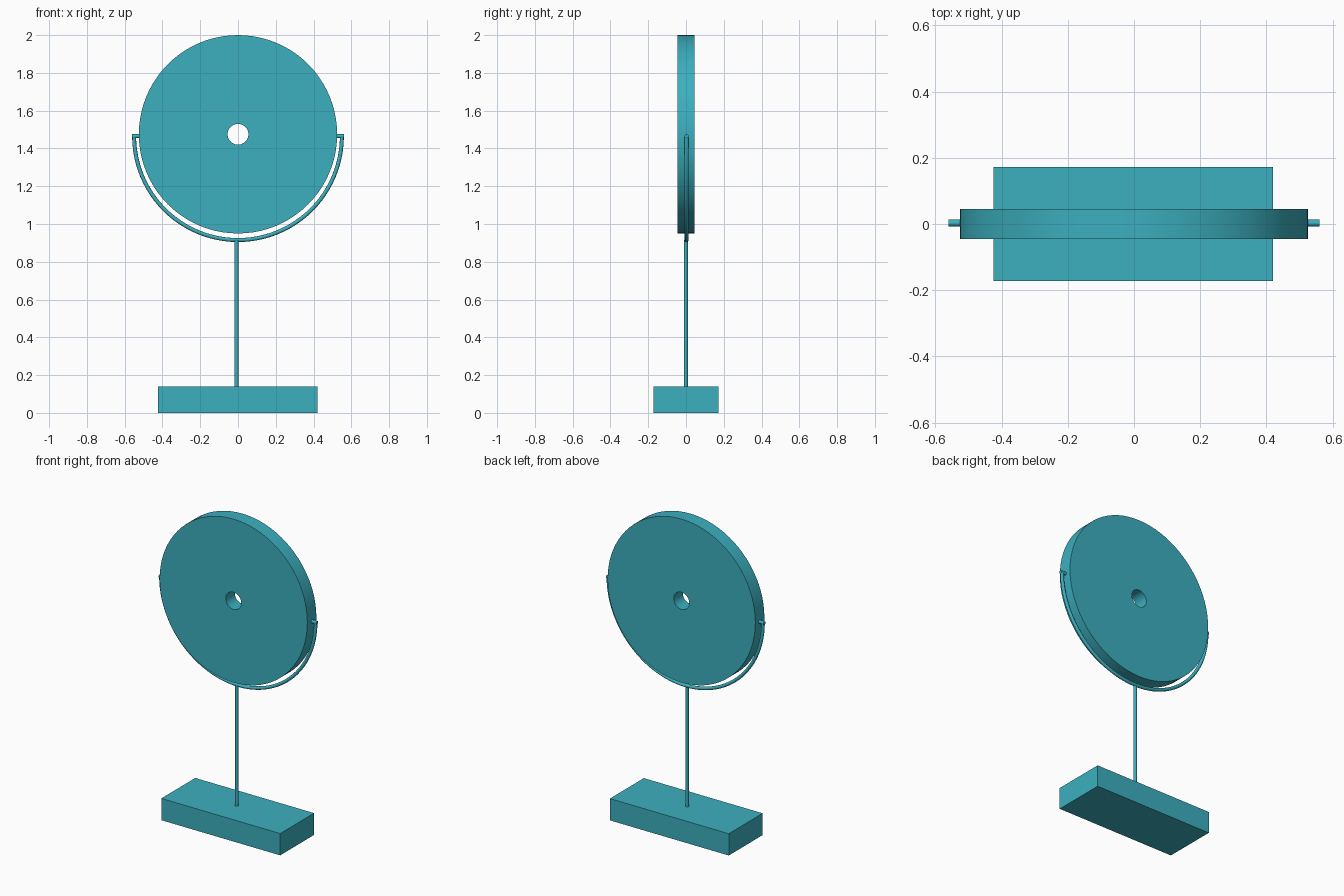
import bpy
import bmesh
import math
from mathutils import Vector, Matrix

cube = bpy.data.objects.get("Cube")
if cube:
    bpy.data.objects.remove(cube, do_unlink=True)

# Single colour for the whole model
TEAL = (0.045, 0.43, 0.52, 1.0)
teal = bpy.data.materials.new("teal")
teal.use_nodes = True
teal.diffuse_color = TEAL
teal.node_tree.nodes["Principled BSDF"].inputs["Base Color"].default_value = TEAL

DISC_Z, DISC_R, HOLE_R, HALF_DEPTH = 1.475, 0.525, 0.055, 0.046
YOKE_Z, YOKE_R, ROD_R = 1.465, 0.55, 0.0105
BASE_TOP = 0.14


def finish(bm, name, smooth=True):
    bmesh.ops.remove_doubles(bm, verts=bm.verts, dist=0.00001)
    bmesh.ops.recalc_face_normals(bm, faces=bm.faces)
    mesh = bpy.data.meshes.new(name)
    bm.to_mesh(mesh)
    bm.free()
    mesh.materials.append(teal)
    obj = bpy.data.objects.new(name, mesh)
    bpy.context.collection.objects.link(obj)
    if smooth:
        bpy.ops.object.select_all(action="DESELECT")
        obj.select_set(True)
        bpy.context.view_layer.objects.active = obj
        bpy.ops.object.shade_smooth_by_angle(angle=math.radians(35))
    return obj


def swept(name, profile, centre, angle, steps):
    """Sweep a closed profile around a front-to-back axis."""
    bm = bmesh.new()
    verts = [bm.verts.new(p) for p in profile]
    edges = [bm.edges.new((v, verts[i - 1])) for i, v in enumerate(verts)]
    bmesh.ops.spin(bm, geom=verts + edges, cent=centre, axis=(0, 1, 0),
                   angle=angle, steps=steps)
    return finish(bm, name)


def rod(name, start, end, radius):
    start, end = Vector(start), Vector(end)
    turn = (end - start).to_track_quat("Z", "Y").to_matrix().to_4x4()
    bm = bmesh.new()
    bmesh.ops.create_cone(bm, cap_ends=True, segments=16, radius1=radius,
                          radius2=radius, depth=(end - start).length,
                          matrix=Matrix.Translation((start + end) / 2) @ turn)
    return finish(bm, name)


# Rectangular base block
bm = bmesh.new()
bmesh.ops.create_cube(bm, size=1, matrix=Matrix.Translation((-0.002, 0, BASE_TOP / 2))
                      @ Matrix.Diagonal((0.845, 0.344, BASE_TOP, 1)))
finish(bm, "base", smooth=False)

# Thin upright post
rod("post", (-0.008, 0, BASE_TOP - 0.01), (-0.008, 0, YOKE_Z - YOKE_R), ROD_R)

# Thick disc with a round centre hole
ring = [(r, y, DISC_Z) for r, y in ((HOLE_R, -HALF_DEPTH), (DISC_R, -HALF_DEPTH),
                                    (DISC_R, HALF_DEPTH), (HOLE_R, HALF_DEPTH))]
swept("disc", ring, (0, 0, DISC_Z), math.tau, 80)

# Half-circle yoke below the disc
circle = [(YOKE_R + ROD_R * math.cos(a), 0.003 + ROD_R * math.sin(a), YOKE_Z)
          for a in (math.tau * i / 16 for i in range(16))]
swept("yoke", circle, (0, 0, YOKE_Z), math.pi, 48)

# Short pivot pins joining yoke to disc
for side, sign in (("left", 1), ("right", -1)):
    rod(side + "_pivot_pin", (sign * (DISC_R - 0.01), 0.003, YOKE_Z),
        (sign * (YOKE_R + ROD_R), 0.003, YOKE_Z), ROD_R)
